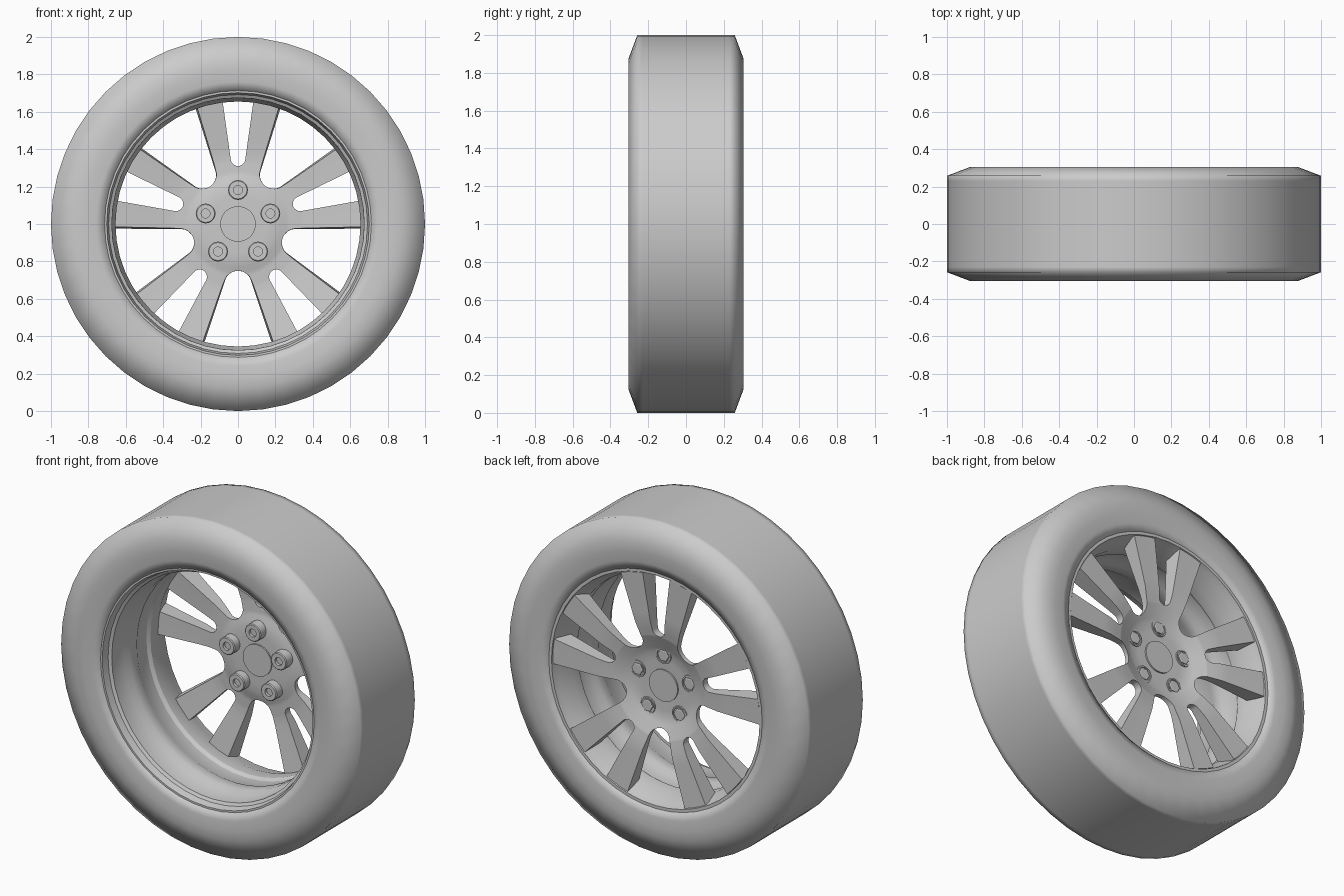
import bpy, bmesh
from math import pi, sin, cos, asin, atan2, sqrt, radians, hypot
from mathutils import Vector

cube = bpy.data.objects.get("Cube")
if cube:
    bpy.data.objects.remove(cube)

grey = bpy.data.materials.new("plain_grey")
grey.use_nodes = True
grey.diffuse_color = (0.6, 0.6, 0.6, 1)
grey.node_tree.nodes["Principled BSDF"].inputs["Base Color"].default_value = (0.6, 0.6, 0.6, 1)

AXLE = Vector((0, 0, 1))
FIFTH = 2 * pi / 5


def finish(name, bm, sharp):
    bmesh.ops.remove_doubles(bm, verts=bm.verts, dist=1e-5)
    bmesh.ops.recalc_face_normals(bm, faces=bm.faces)
    mesh = bpy.data.meshes.new(name)
    bm.to_mesh(mesh)
    bm.free()
    mesh.materials.append(grey)
    mesh.shade_smooth()
    mesh.set_sharp_from_angle(angle=radians(sharp))
    obj = bpy.data.objects.new(name, mesh)
    bpy.context.collection.objects.link(obj)


def lathe(name, profile, centre=AXLE, steps=48, closed=True, sharp=30):
    """Turn a list of (radius, y) points around an axis along y."""
    bm = bmesh.new()
    verts = [bm.verts.new(centre + Vector((r, y, 0))) for r, y in profile]
    pairs = list(zip(verts, verts[1:]))
    if closed:
        pairs.append((verts[-1], verts[0]))
    edges = [bm.edges.new(p) for p in pairs]
    bmesh.ops.spin(bm, geom=verts + edges, cent=centre, axis=(0, 1, 0),
                   angle=2 * pi, steps=steps)
    finish(name, bm, sharp)


def blend(points, r):
    """Read a value from (radius, value) points."""
    for (r0, a), (r1, b) in zip(points, points[1:]):
        if r <= r1:
            t = max(0, (r - r0) / (r1 - r0))
            return a + (b - a) * t
    return points[-1][1]


# Tyre: flat tread, slanted shoulders, rounded sidewalls
half = [(0.713, 0.292), (0.76, 0.302), (0.82, 0.305), (0.875, 0.305), (1.0, 0.258), (1.0, 0.23)]
tyre = half + [(r, -y) for r, y in reversed(half)]
lathe("tyre", tyre, sharp=80)

# Rim barrel: open lip at the front, stepped well, flared outer edge
lathe("rim", [
    (0.715, -0.292), (0.702, -0.292), (0.692, -0.25), (0.675, -0.24), (0.672, -0.13),
    (0.655, -0.1), (0.655, -0.03), (0.668, -0.005), (0.668, 0.08), (0.655, 0.1),
    (0.655, 0.17), (0.685, 0.25), (0.695, 0.29), (0.715, 0.29)])

# Spokes and hub in one dished casting
OUTER = [(0.09, 0.208), (0.2, 0.212), (0.25, 0.232), (0.31, 0.256), (0.4, 0.273), (0.69, 0.285)]
INNER = [(0.09, 0.19), (0.2, 0.192), (0.27, 0.21), (0.36, 0.214), (0.69, 0.172)]
DRAFT = [(0.25, 0), (0.35, 0.04), (0.69, 0.04)]
TIP = 0.69
COLS = 6


def opening(r, start, base, end):
    """Half angle of a round-ended window at radius r."""
    d = r - start
    if d <= 0:
        return 0
    w = base + (end - base) * d / (TIP - start)
    if d < base:
        w *= sqrt(1 - (1 - d / base) ** 2)
    return asin(w / r)


radii = [0.09, 0.15, 0.2, 0.23]
radii += [0.25 + 0.05 * (i / 6) ** 2 for i in range(7)]
radii += [0.31 + 0.035 * (i / 6) ** 2 for i in range(7)]
radii += [0.4, 0.45, 0.52, 0.6, TIP]

bm = bmesh.new()
for k in range(5):
    for side in (1, -1):
        rows = []
        for r in radii:
            a0 = opening(r, 0.31, 0.035, 0.09)
            a1 = FIFTH / 2 - opening(r, 0.25, 0.05, 0.19)
            row = []
            for c in range(COLS + 1):
                a = pi / 2 + k * FIFTH + side * (a0 + (a1 - a0) * c / COLS)
                row.append(bm.verts.new((r * cos(a), blend(OUTER, r), 1 + r * sin(a))))
            rows.append(row)
        for low, high in zip(rows, rows[1:]):
            for c in range(COLS):
                bm.faces.new((low[c], low[c + 1], high[c + 1], high[c]))
bmesh.ops.remove_doubles(bm, verts=bm.verts, dist=1e-5)
back = bmesh.ops.extrude_face_region(bm, geom=list(bm.faces), use_keep_orig=True)["geom"]
for v in back:
    if isinstance(v, bmesh.types.BMVert):
        # Inner side follows its own dish and narrows towards each spoke pair
        r, a = hypot(v.co.x, v.co.z - 1), atan2(v.co.z - 1, v.co.x)
        offset = (a - pi / 2 + FIFTH / 2) % FIFTH - FIFTH / 2
        a -= offset * blend(DRAFT, r)
        v.co = (r * cos(a), blend(INNER, r), 1 + r * sin(a))
finish("spokes", bm, 40)

# Centre cap standing slightly proud on both sides
lathe("centre_cap", [(0, 0.182), (0.095, 0.182), (0.095, 0.217), (0, 0.217)],
      closed=False, steps=40)

# Wheel bolts: bosses at the front, hexagonal heads in collars on the outer face
for k in range(5):
    a = pi / 2 + k * FIFTH
    spot = AXLE + 0.182 * Vector((cos(a), 0, sin(a)))
    lathe(f"bolt_boss_{k + 1}", [(0, 0.155), (0.024, 0.155), (0.024, 0.138), (0.048, 0.138),
                                 (0.053, 0.143), (0.053, 0.205), (0, 0.205)],
          spot, 20, False)
    lathe(f"bolt_collar_{k + 1}", [(0.04, 0.203), (0.052, 0.203), (0.05, 0.217), (0.042, 0.217)],
          spot, 20)
    lathe(f"bolt_head_{k + 1}", [(0, 0.203), (0.037, 0.203), (0.037, 0.217), (0.032, 0.22), (0, 0.22)],
          spot, 6, False)
